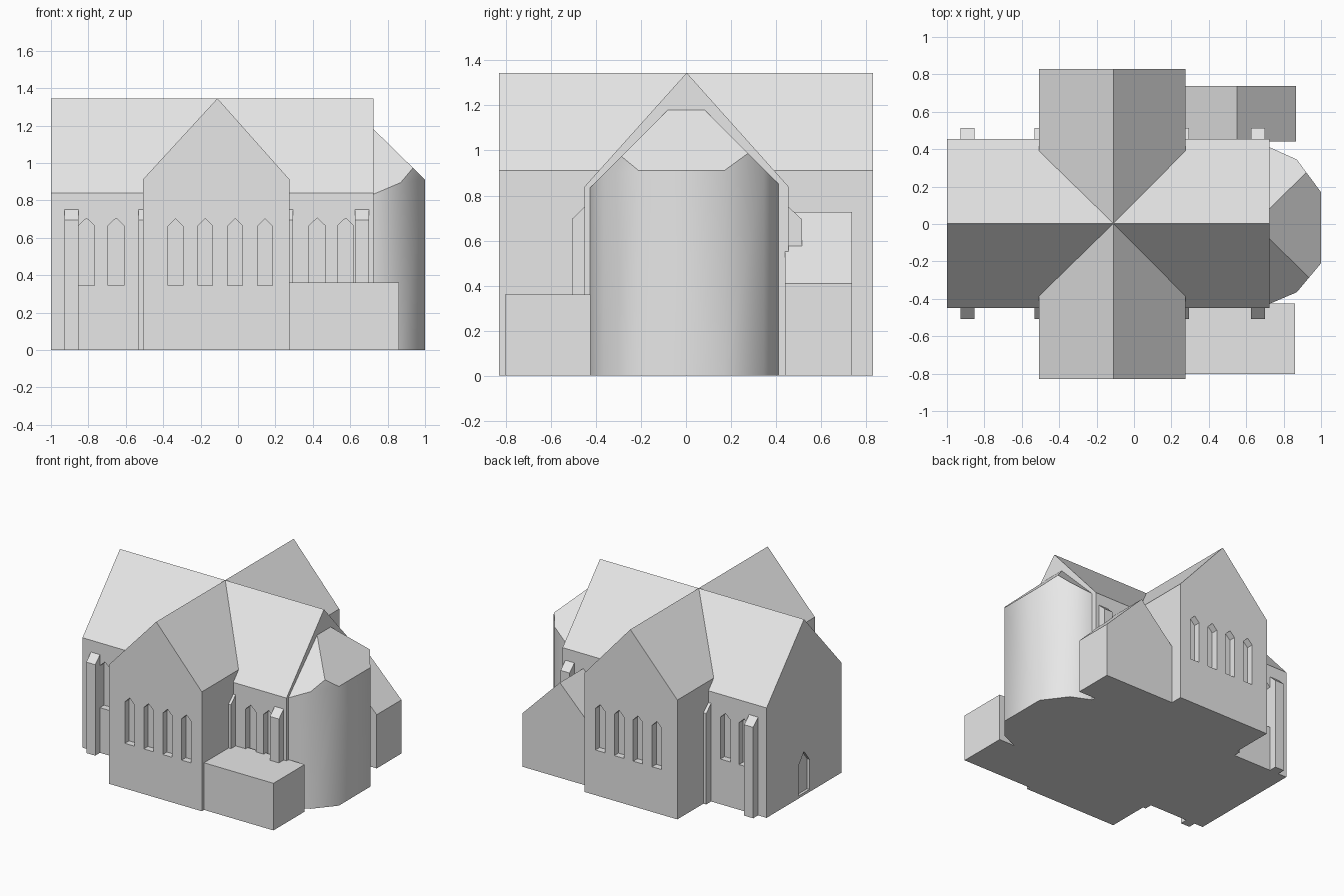
import bpy, bmesh, math
from mathutils import Vector

if "Cube" in bpy.data.objects:
    bpy.data.objects.remove(bpy.data.objects["Cube"])

stone = bpy.data.materials.new("pale grey stone")
stone.diffuse_color = (0.8, 0.8, 0.8, 1)
stone.use_nodes = True
stone.node_tree.nodes["Principled BSDF"].inputs["Base Color"].default_value = stone.diffuse_color


def finish(name, bm):
    bmesh.ops.recalc_face_normals(bm, faces=bm.faces[:])
    me = bpy.data.meshes.new(name)
    bm.to_mesh(me)
    bm.free()
    me.materials.append(stone)
    ob = bpy.data.objects.new(name, me)
    bpy.context.collection.objects.link(ob)
    return ob


def prism_bm(pts, axis, a, b):
    """Extrude a 2D outline along x (outline y,z), y (outline x,z) or z (outline x,y)."""
    def place(p, t):
        return {"x": (t, p[0], p[1]), "y": (p[0], t, p[1]), "z": (p[0], p[1], t)}[axis]
    bm = bmesh.new()
    lo = [bm.verts.new(place(p, a)) for p in pts]
    hi = [bm.verts.new(place(p, b)) for p in pts]
    bm.faces.new(lo)
    bm.faces.new(hi)
    n = len(pts)
    for i in range(n):
        j = (i + 1) % n
        bm.faces.new((lo[i], lo[j], hi[j], hi[i]))
    return bm


def prism(name, pts, axis, a, b):
    return finish(name, prism_bm(pts, axis, a, b))


def house(l, r, eave, ridge, mid):
    return [(l, 0), (r, 0), (r, eave), (mid, ridge), (l, eave)]


def lancet(c, w, z0, z1, z2):
    return [(c - w / 2, z0), (c + w / 2, z0), (c + w / 2, z1), (c, z2), (c - w / 2, z1)]


def carve(ob, cutters):
    for c in cutters:
        c.hide_render = True
        m = ob.modifiers.new("recess", "BOOLEAN")
        m.operation = "DIFFERENCE"
        m.solver = "EXACT"
        m.object = c
    bpy.context.view_layer.update()
    dg = bpy.context.evaluated_depsgraph_get()
    me = bpy.data.meshes.new_from_object(ob.evaluated_get(dg))
    ob.modifiers.clear()
    ob.data = me
    for c in cutters:
        bpy.data.objects.remove(c, do_unlink=True)


DEPTH = 0.05  # window recess

# Nave with side windows and west door
nave = prism("nave", house(-0.45, 0.455, 0.84, 1.345, 0.003), "x", -1.0, 0.725)
cuts = []
for x in (-0.81, -0.652, 0.423, 0.575):
    shape = lancet(x, 0.086, 0.345, 0.665, 0.705)
    cuts.append(prism("window_cutter", shape, "y", -0.6, -0.45 + DEPTH))
    cuts.append(prism("window_cutter", shape, "y", 0.455 - DEPTH, 0.6))
cuts.append(prism("door_cutter", lancet(0.003, 0.13, 0.02, 0.25, 0.335), "x", -1.1, -0.98))
carve(nave, cuts)

# Transept with four windows at each end
transept = prism("transept", house(-0.508, 0.275, 0.912, 1.345, -0.11), "y", -0.83, 0.83)
cuts = []
for i in range(4):
    shape = lancet(-0.335 + 0.16 * i, 0.08, 0.345, 0.662, 0.702)
    cuts.append(prism("window_cutter", shape, "y", -0.95, -0.83 + DEPTH))
    cuts.append(prism("window_cutter", shape, "y", 0.83 - DEPTH, 0.95))
carve(transept, cuts)

# Buttresses with sloped caps
for x in (-0.89, -0.493, 0.257, 0.663):
    for side, wall, out in (("south", -0.44, -0.507), ("north", 0.445, 0.514)):
        face = -0.45 if side == "south" else 0.455
        prism("buttress_" + side,
              [(wall, 0), (out, 0), (out, 0.695), (face, 0.75), (wall, 0.75)],
              "x", x - 0.038, x + 0.038)

# Half-octagon apse, roof cut by three sloping planes
bm = prism_bm([(0.71, 0.41), (0.725, 0.41), (0.87, 0.345), (1, 0.17), (1, -0.21),
               (0.87, -0.365), (0.725, -0.427), (0.71, -0.427)], "z", 0, 1.4)
for co, no in (((0.725, 0, 1.18), (0.98, 0, 1)),
               ((0.725, -0.08, 1.18), (0, -1, 1)),
               ((0.725, 0.083, 1.18), (0, 1, 1))):
    res = bmesh.ops.bisect_plane(bm, geom=bm.verts[:] + bm.edges[:] + bm.faces[:], dist=1e-5,
                                 plane_co=co, plane_no=Vector(no).normalized(), clear_outer=True)
    rim = [e for e in bm.edges if e.is_boundary]
    bmesh.ops.edgenet_fill(bm, edges=rim)
apse = finish("apse", bm)
bpy.context.view_layer.objects.active = apse
apse.select_set(True)
bpy.ops.object.shade_smooth_by_angle(angle=math.radians(42))
apse.select_set(False)

# Flat-roofed south annex and gabled north annex
prism("south_annex", [(0.26, 0), (0.862, 0), (0.862, 0.36), (0.26, 0.36)], "y", -0.803, -0.425)
prism("north_annex", house(0.235, 0.865, 0.41, 0.727, 0.55), "y", 0.44, 0.738)
